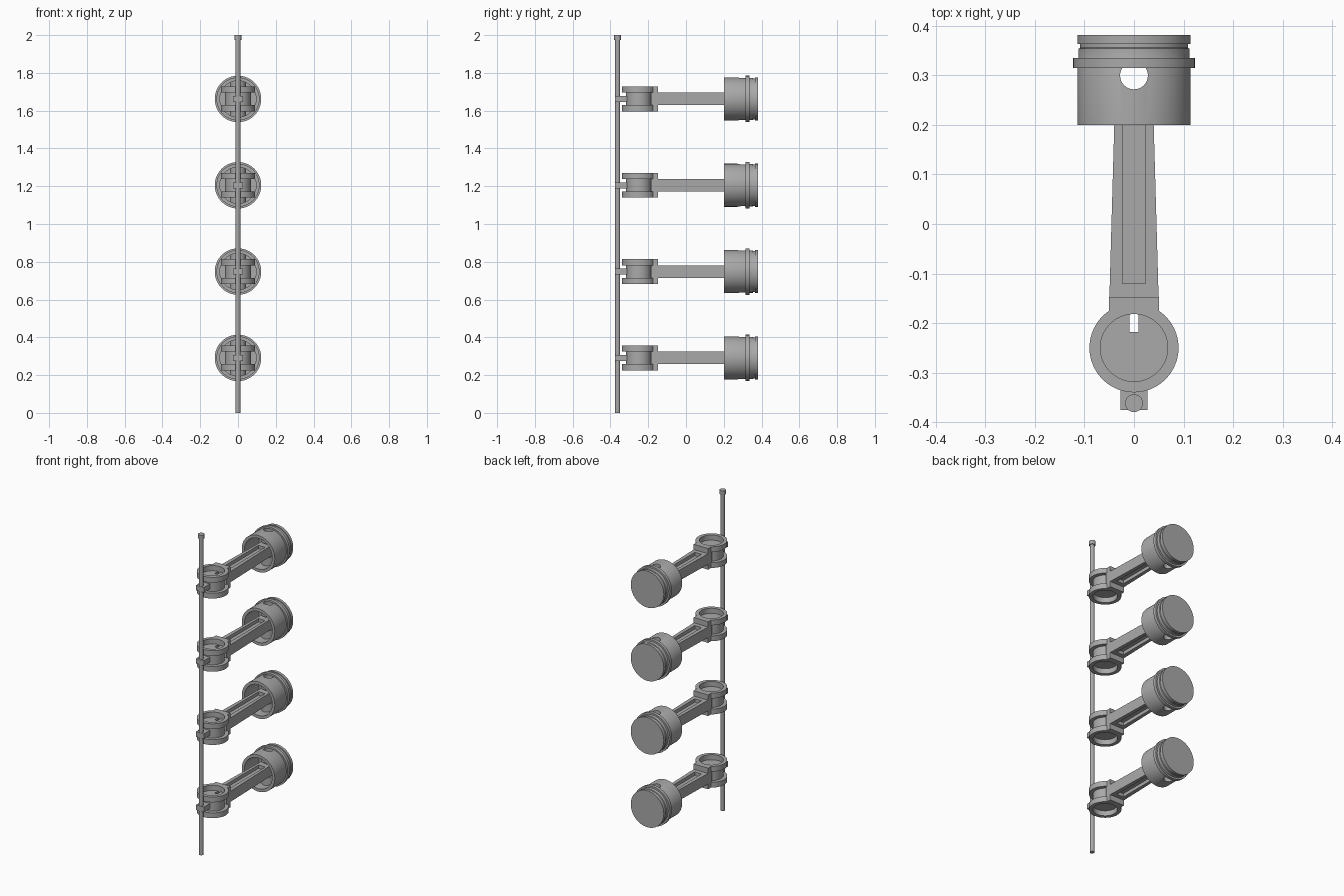
import bpy, bmesh, math
from mathutils import Matrix

cube = bpy.data.objects.get("Cube")
if cube:
    bpy.data.objects.remove(cube, do_unlink=True)

steel = bpy.data.materials.new("steel grey")
steel.use_nodes = True
GREY = (0.4, 0.4, 0.4, 1)
steel.diffuse_color = GREY
steel.node_tree.nodes["Principled BSDF"].inputs["Base Color"].default_value = GREY

BIG_Y, PIN_Y, SHAFT_Y = -0.25, 0.30, -0.362
LEVELS = [0.291 + 0.457 * i for i in range(4)]


def finish(bm, name):
    bmesh.ops.recalc_face_normals(bm, faces=bm.faces[:])
    mesh = bpy.data.meshes.new(name)
    bm.to_mesh(mesh)
    bm.free()
    mesh.materials.append(steel)
    obj = bpy.data.objects.new(name, mesh)
    bpy.context.collection.objects.link(obj)
    return obj


def box(name, x0, x1, y0, y1, z0, z1):
    return prism(name, [(x0, y0), (x1, y0), (x1, y1), (x0, y1)], z0, z1)


def cylinder(name, r, y, z0, z1, sides=48):
    return prism(name, arc(r, y, 0, 2 * math.pi, sides)[:-1], z0, z1)


def arc(r, y, a0, a1, n):
    angles = [a0 + (a1 - a0) * i / n for i in range(n + 1)]
    return [(r * math.cos(a), y + r * math.sin(a)) for a in angles]


def prism(name, outline, z0, z1):
    bm = bmesh.new()
    face = bm.faces.new([bm.verts.new((x, y, z0)) for x, y in outline])
    top = bmesh.ops.extrude_face_region(bm, geom=[face])["geom"]
    moved = [v for v in top if isinstance(v, bmesh.types.BMVert)]
    bmesh.ops.translate(bm, verts=moved, vec=(0, 0, z1 - z0))
    return finish(bm, name)


def lathe(name, profile, closed=False):
    """Turn a (radius, y) profile about the y axis."""
    bm = bmesh.new()
    verts = [bm.verts.new((r, y, 0)) for r, y in profile]
    pairs = list(zip(verts, verts[1:]))
    if closed:
        pairs.append((verts[-1], verts[0]))
    edges = [bm.edges.new(p) for p in pairs]
    bmesh.ops.spin(bm, geom=verts + edges, cent=(0, 0, 0), axis=(0, 1, 0),
                   angle=2 * math.pi, steps=64, use_duplicate=False)
    bmesh.ops.remove_doubles(bm, verts=bm.verts[:], dist=1e-5)
    return finish(bm, name)


def cut(obj, *cutters):
    for c in cutters:
        c.hide_render = True
        mod = obj.modifiers.new("cut", "BOOLEAN")
        mod.operation, mod.solver, mod.object = "DIFFERENCE", "EXACT", c
    bpy.context.view_layer.update()
    graph = bpy.context.evaluated_depsgraph_get()
    mesh = bpy.data.meshes.new_from_object(obj.evaluated_get(graph))
    obj.modifiers.clear()
    obj.data = mesh
    return obj


# Cutters shared by several parts
pin_hole = cylinder("pin_hole_cutter", 0.028, PIN_Y, -0.2, 0.2)
slot = box("slot_cutter", -0.009, 0.009, -0.218, -0.178, -0.2, 0.2)
bore = cylinder("bore_cutter", 0.068, BIG_Y, -0.2, 0.2, 64)
channels = [box("channel_cutter", -0.023, 0.023, -0.12, 0.235, *sorted((s * 0.012, s * 0.1)))
            for s in (-1, 1)]

parts = []

# Hollow piston with crown groove
piston = lathe("piston", [(0, 0.382), (0.114, 0.382), (0.114, 0.364), (0.109, 0.364),
                          (0.109, 0.356), (0.112, 0.354), (0.112, 0.336), (0.114, 0.33),
                          (0.114, 0.2), (0.096, 0.2), (0.096, 0.345), (0, 0.345)])
parts.append(cut(piston, pin_hole))
parts.append(lathe("piston_ring", [(0.11, 0.315), (0.123, 0.315), (0.123, 0.335),
                                   (0.11, 0.335)], closed=True))

# Pin bosses inside the piston
for side, s in (("upper", 1), ("lower", -1)):
    z0, z1 = sorted((s * 0.042, s * 0.1))
    parts.append(cut(cylinder(side + "_pin_boss", 0.042, PIN_Y, z0, z1), pin_hole))

# Connecting rod with a channel on both faces and a rounded small end
rod_outline = [(-0.05, -0.16), (0.05, -0.16)] + arc(0.037, PIN_Y, 0, math.pi, 24)
parts.append(cut(prism("connecting_rod", rod_outline, -0.033, 0.033), pin_hole, *channels))

# Big end: two collars with a flat shoulder, joined by a slotted drum and a block
corner = math.acos(0.05 / 0.09)
collar_outline = arc(0.09, BIG_Y, math.pi - corner, 2 * math.pi + corner, 56)
collar_outline += [(0.05, -0.147), (-0.05, -0.147)]
for side, z0, z1 in (("upper", 0.033, 0.066), ("lower", -0.066, -0.033)):
    parts.append(cut(prism(side + "_collar", collar_outline, z0, z1), bore))
parts.append(cut(cylinder("big_end_drum", 0.068, BIG_Y, -0.034, 0.034, 64), slot))
parts.append(cut(box("shoulder_block", -0.05, 0.05, -0.185, -0.147, -0.034, 0.034), slot))

# Bracket that ties the drum to the shaft
parts.append(box("shaft_bracket", -0.027, 0.027, -0.376, -0.305, -0.016, 0.016))

for helper in [pin_hole, slot, bore] + channels:
    bpy.data.objects.remove(helper, do_unlink=True)

# Repeat the whole assembly up the shaft
everything = []
for i, z in enumerate(LEVELS):
    for p in parts:
        obj = p if i == 0 else p.copy()
        if i:
            bpy.context.collection.objects.link(obj)
        obj.location.z = z
        everything.append(obj)

# Shaft and its cap
everything.append(cylinder("shaft", 0.013, SHAFT_Y, 0, 1.98, 24))
everything.append(cylinder("shaft_cap", 0.018, SHAFT_Y, 1.975, 2.0, 24))

bpy.ops.object.select_all(action="DESELECT")
for obj in everything:
    obj.select_set(True)
bpy.context.view_layer.objects.active = everything[0]
bpy.ops.object.shade_smooth_by_angle(angle=math.radians(30))
